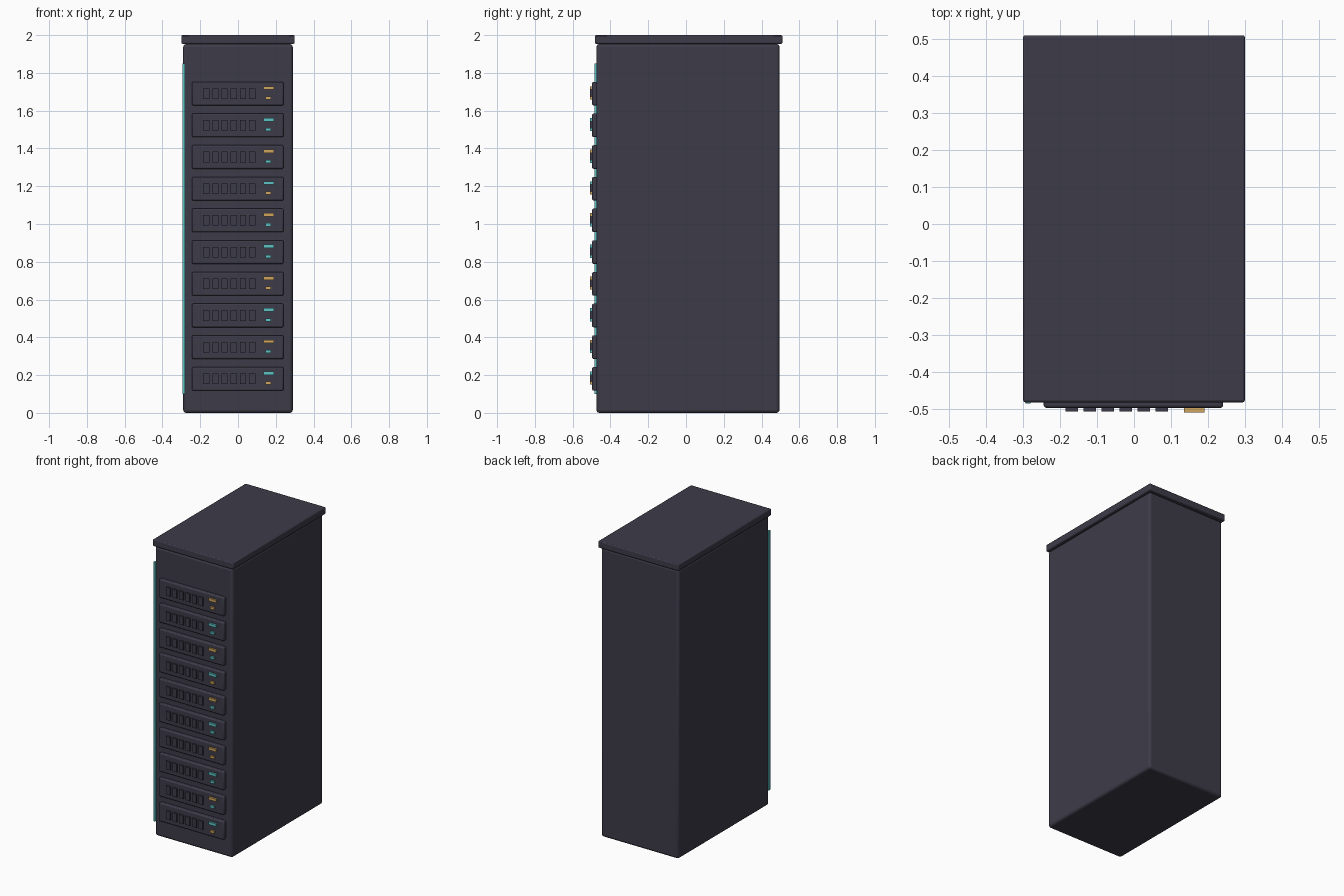
import bpy

if "Cube" in bpy.data.objects:
    bpy.data.objects.remove(bpy.data.objects["Cube"], do_unlink=True)


def make_material(name, colour):
    mat = bpy.data.materials.new(name)
    mat.use_nodes = True
    mat.diffuse_color = (*colour, 1)
    mat.node_tree.nodes["Principled BSDF"].inputs["Base Color"].default_value = (*colour, 1)
    return mat


charcoal = make_material("charcoal", (0.047, 0.044, 0.066))
teal = make_material("teal", (0.11, 0.56, 0.57))
amber = make_material("amber", (0.64, 0.38, 0.11))


def box(name, x, y, z, mat, bevel=0.0, segments=2):
    """Box spanning the (low, high) ranges, with optional rounded edges."""
    spans = (x, y, z)
    bpy.ops.mesh.primitive_cube_add(size=1, location=[(a + b) / 2 for a, b in spans])
    obj = bpy.context.object
    obj.name = name
    obj.scale = [b - a for a, b in spans]
    bpy.ops.object.transform_apply(location=False, rotation=False, scale=True)
    obj.data.materials.append(mat)
    if bevel:
        mod = obj.modifiers.new("rounded_edges", "BEVEL")
        mod.width = bevel
        mod.segments = segments
        bpy.ops.object.shade_smooth_by_angle()
    return obj


def around(centre, size):
    return (centre - size / 2, centre + size / 2)


# Cabinet and overhanging lid
box("cabinet", (-0.29, 0.29), (-0.474, 0.495), (0, 1.953), charcoal, 0.016, 3)
box("lid", (-0.3, 0.3), (-0.482, 0.51), (1.954, 2), charcoal, 0.006)

# Glowing strip along the front edge
box("light_strip", (-0.293, -0.28), (-0.485, -0.465), (0.1, 1.85), teal)

# Server units from the bottom up, with upper and lower indicator colours
lights = [(teal, amber), (amber, teal), (teal, teal), (amber, amber), (teal, teal),
          (amber, teal), (teal, amber), (amber, teal), (teal, teal), (amber, amber)]
for row, (upper, lower) in enumerate(lights):
    z = 0.18 + row * 0.1678
    box(f"server_unit_{row}", (-0.244, 0.241), (-0.497, -0.465), around(z, 0.125), charcoal, 0.007)
    for slot in range(6):
        box(f"drive_bay_{row}_{slot}", around(-0.168 + slot * 0.0486, 0.033),
            (-0.507, -0.49), around(z, 0.056), charcoal)
    box(f"upper_light_{row}", around(0.163, 0.055), (-0.509, -0.49), around(z + 0.03, 0.018), upper)
    box(f"lower_light_{row}", around(0.161, 0.029), (-0.509, -0.49), around(z - 0.023, 0.016), lower)
